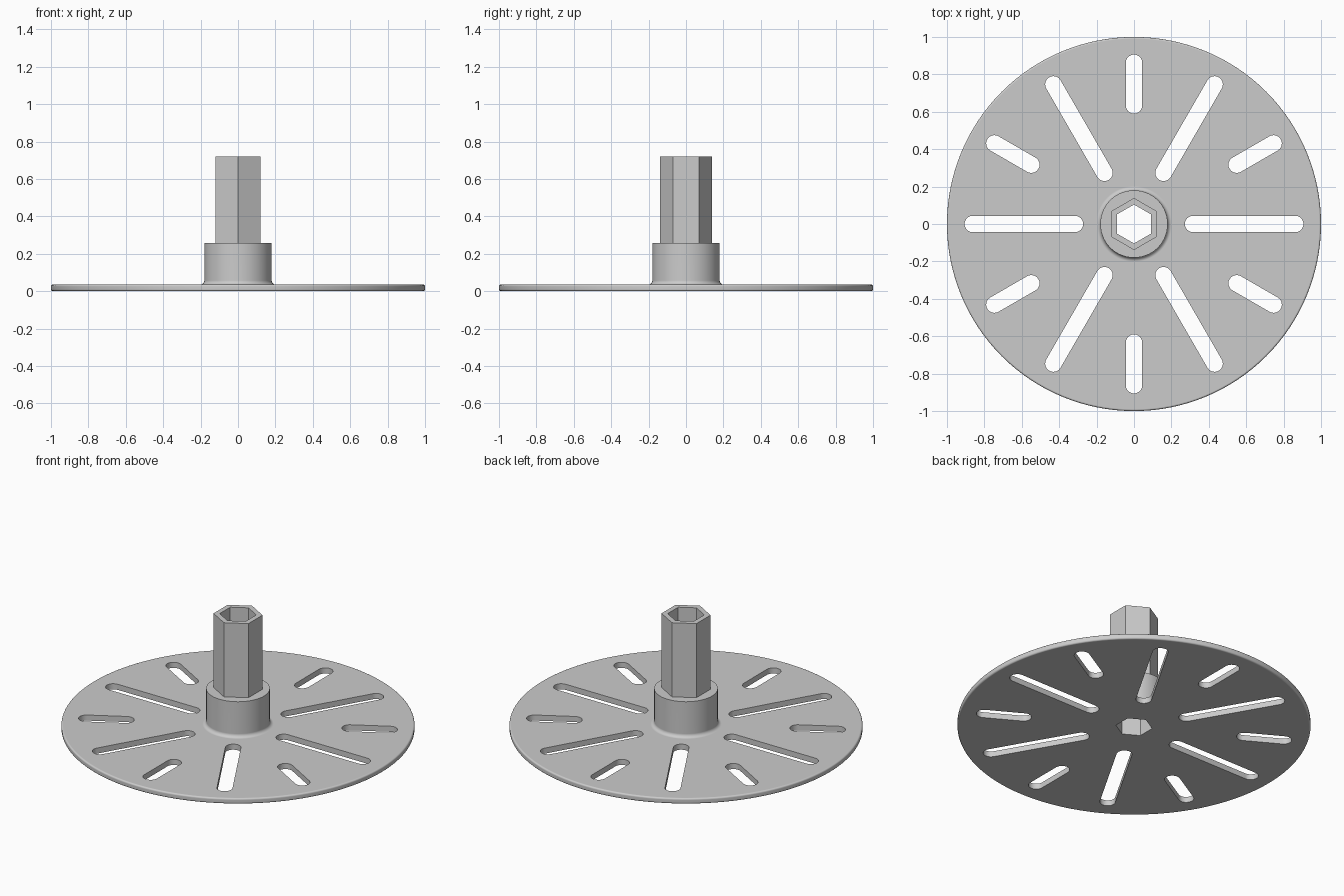
import bpy, bmesh
from math import pi, cos, sin, radians

cube = bpy.data.objects.get("Cube")
if cube:
    bpy.data.objects.remove(cube, do_unlink=True)

THICK, HUB_R, HUB_TOP, TOP = 0.035, 0.18, 0.257, 0.72

grey = bpy.data.materials.new("plain grey")
grey.use_nodes = True
grey.diffuse_color = (0.6, 0.6, 0.6, 1)
grey.node_tree.nodes["Principled BSDF"].inputs["Base Color"].default_value = (0.6, 0.6, 0.6, 1)


def add_object(name, bm):
    bmesh.ops.recalc_face_normals(bm, faces=bm.faces)
    mesh = bpy.data.meshes.new(name)
    bm.to_mesh(mesh)
    bm.free()
    mesh.materials.append(grey)
    ob = bpy.data.objects.new(name, mesh)
    bpy.context.collection.objects.link(ob)
    return ob


def arc(cx, cz, r, start, end, steps):
    """Points along an arc, angles in degrees."""
    angles = [radians(start + (end - start) * i / steps) for i in range(steps + 1)]
    return [(cx + r * cos(a), cz + r * sin(a)) for a in angles]


def prism(name, outline, z0, z1):
    bm = bmesh.new()
    face = bm.faces.new([bm.verts.new((x, y, z0)) for x, y in outline])
    ext = bmesh.ops.extrude_face_region(bm, geom=[face])
    verts = [v for v in ext["geom"] if isinstance(v, bmesh.types.BMVert)]
    bmesh.ops.translate(bm, verts=verts, vec=(0, 0, z1 - z0))
    return add_object(name, bm)


def hexagon(r):
    return arc(0, 0, r, 30, 330, 5)


def slot_outline(inner, outer, half, angle):
    pts = arc(outer - half, 0, half, -90, 90, 12) + arc(inner + half, 0, half, 90, 270, 12)
    c, s = cos(angle), sin(angle)
    return [(x * c - y * s, x * s + y * c) for x, y in pts]


def boolean(target, tool, operation):
    mod = target.modifiers.new(operation.lower(), "BOOLEAN")
    mod.operation, mod.solver, mod.object = operation, "EXACT", tool
    bpy.context.view_layer.objects.active = target
    bpy.ops.object.modifier_apply(modifier=mod.name)
    bpy.data.objects.remove(tool, do_unlink=True)


# Round plate and hub: one turned profile with a rounded rim and a hub fillet
rim, fillet = 0.01, 0.022
profile = [(0, 0)]
profile += arc(1 - rim, rim, rim, -90, 0, 5)
profile += arc(1 - rim, THICK - rim, rim, 0, 90, 5)
profile += arc(HUB_R + fillet, THICK + fillet, fillet, 270, 180, 6)
profile += [(HUB_R, HUB_TOP), (0, HUB_TOP)]
bm = bmesh.new()
verts = [bm.verts.new((r, 0, z)) for r, z in profile]
edges = [bm.edges.new(pair) for pair in zip(verts, verts[1:])]
bmesh.ops.spin(bm, geom=verts + edges, cent=(0, 0, 0), axis=(0, 0, 1),
               angle=2 * pi, steps=128)
bmesh.ops.remove_doubles(bm, verts=bm.verts, dist=0.0001)
flat = [e for e in bm.edges if e.is_manifold and e.calc_face_angle() < 0.001]
bmesh.ops.dissolve_edges(bm, edges=flat, use_verts=True)
body = add_object("slotted_plate_with_hex_post", bm)

# Hexagonal post, then its through hole
boolean(body, prism("hex_post", hexagon(0.139), HUB_TOP - 0.1, TOP), "UNION")
boolean(body, prism("hex_bore", hexagon(0.104), -0.1, TOP + 0.1), "DIFFERENCE")

# Radial slots, alternating long and short
for i in range(12):
    inner = 0.59 if i % 2 else 0.272
    outline = slot_outline(inner, 0.906, 0.044, i * pi / 6)
    boolean(body, prism("slot_cutter", outline, -0.1, 0.1), "DIFFERENCE")

# Smooth round surfaces, keep flat faces flat
bpy.ops.object.select_all(action="DESELECT")
body.select_set(True)
bpy.context.view_layer.objects.active = body
bpy.ops.object.shade_smooth_by_angle(angle=radians(30))
weighted = body.modifiers.new("weighted_normals", "WEIGHTED_NORMAL")
weighted.keep_sharp = True
